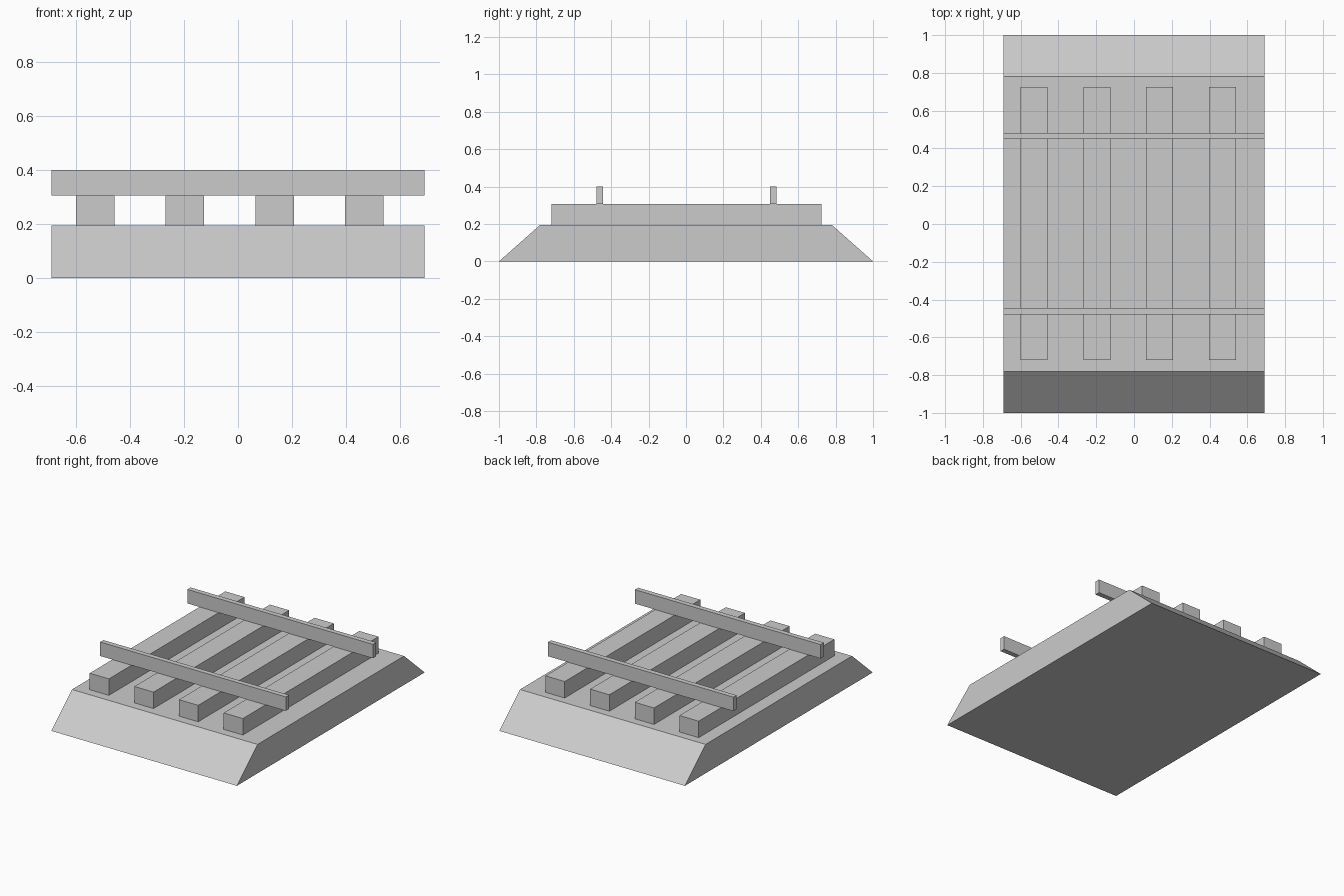
import bpy
import bmesh

if "Cube" in bpy.data.objects:
    bpy.data.objects.remove(bpy.data.objects["Cube"])

grey = bpy.data.materials.new("light grey")
grey.diffuse_color = (0.6, 0.6, 0.6, 1)
grey.use_nodes = True
grey.node_tree.nodes["Principled BSDF"].inputs["Base Color"].default_value = grey.diffuse_color


def add_prism(name, profile, x0, x1):
    """Extrude a (y, z) profile along x."""
    bm = bmesh.new()
    face = bm.faces.new([bm.verts.new((x0, y, z)) for y, z in profile])
    ext = bmesh.ops.extrude_face_region(bm, geom=[face])
    verts = [g for g in ext["geom"] if isinstance(g, bmesh.types.BMVert)]
    bmesh.ops.translate(bm, verts=verts, vec=(x1 - x0, 0, 0))
    bmesh.ops.recalc_face_normals(bm, faces=bm.faces)
    mesh = bpy.data.meshes.new(name)
    bm.to_mesh(mesh)
    bm.free()
    mesh.materials.append(grey)
    obj = bpy.data.objects.new(name, mesh)
    bpy.context.collection.objects.link(obj)
    return obj


def rect(y0, y1, z0, z1):
    return [(y0, z0), (y1, z0), (y1, z1), (y0, z1)]


HALF_LENGTH = 0.692
BED_TOP, SLEEPER_TOP, RAIL_TOP = 0.195, 0.306, 0.4

# Sloped gravel bed
add_prism("track_bed", [(-1, 0), (1, 0), (0.78, BED_TOP), (-0.78, BED_TOP)],
          -HALF_LENGTH, HALF_LENGTH)

# Four cross beams
for i, x in enumerate((-0.53, -0.197, 0.136, 0.469)):
    add_prism(f"sleeper_{i + 1}", rect(-0.72, 0.724, BED_TOP, SLEEPER_TOP),
              x - 0.0715, x + 0.0715)

# Two thin rails
for side, y in (("front", -0.462), ("back", 0.466)):
    add_prism(f"{side}_rail", rect(y - 0.017, y + 0.017, SLEEPER_TOP, RAIL_TOP),
              -HALF_LENGTH, HALF_LENGTH)
